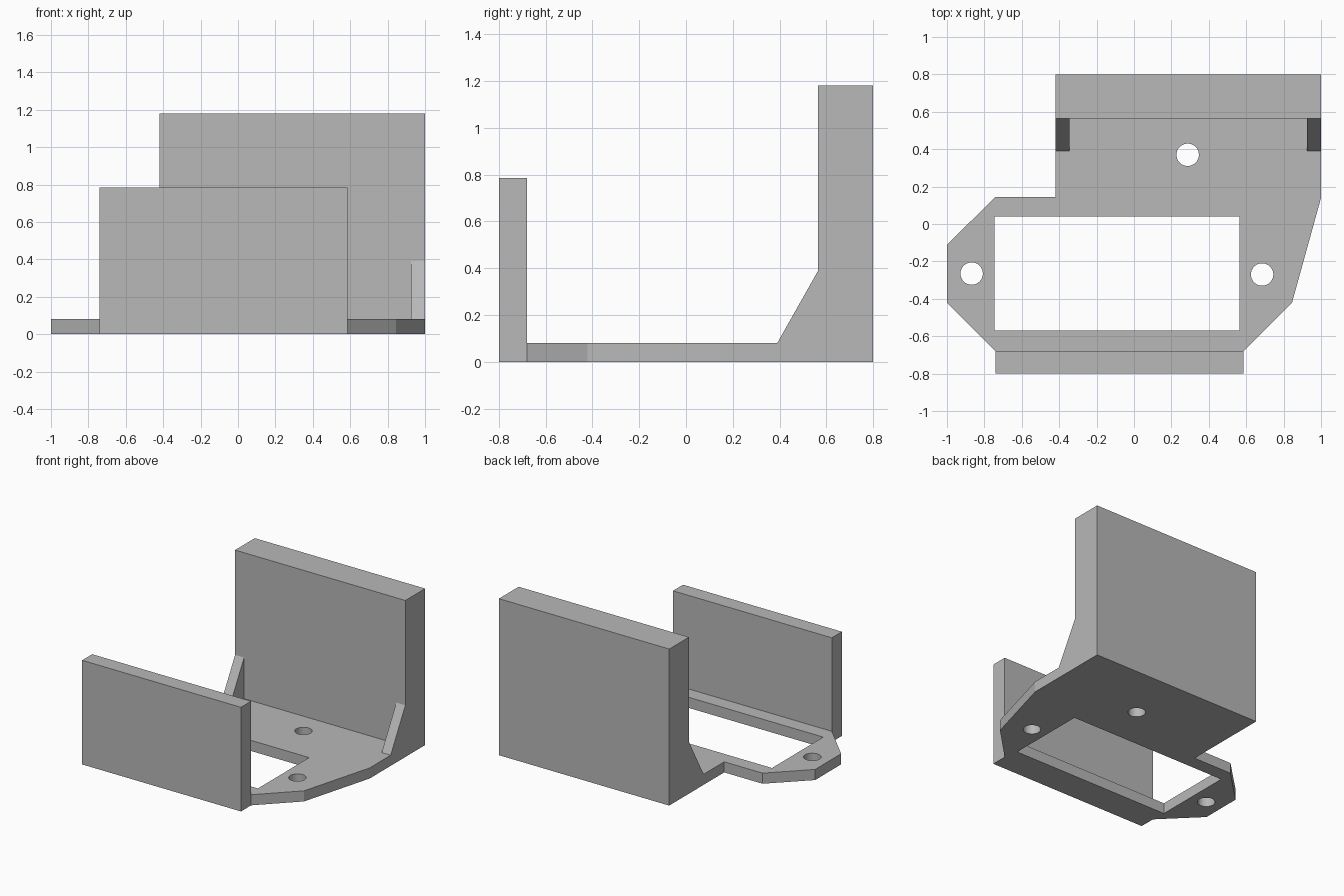
import bpy, bmesh
from mathutils import Vector

old = bpy.data.objects.get("Cube")
if old:
    bpy.data.objects.remove(old)

grey = bpy.data.materials.new("plain grey")
grey.use_nodes = True
colour = (0.48, 0.48, 0.48, 1)
grey.diffuse_color = colour
grey.node_tree.nodes["Principled BSDF"].inputs["Base Color"].default_value = colour


def prism(name, outline, depth):
    """Extrude a closed outline of 3D points along the depth vector."""
    bm = bmesh.new()
    face = bm.faces.new([bm.verts.new(p) for p in outline])
    moved = bmesh.ops.extrude_face_region(bm, geom=[face])["geom"]
    verts = [v for v in moved if isinstance(v, bmesh.types.BMVert)]
    bmesh.ops.translate(bm, verts=verts, vec=Vector(depth))
    bmesh.ops.recalc_face_normals(bm, faces=bm.faces)
    mesh = bpy.data.meshes.new(name)
    bm.to_mesh(mesh)
    bm.free()
    mesh.materials.append(grey)
    obj = bpy.data.objects.new(name, mesh)
    bpy.context.collection.objects.link(obj)
    return obj


def box(name, x0, x1, y0, y1, z0, z1):
    corners = [(x0, y0, z0), (x1, y0, z0), (x1, y1, z0), (x0, y1, z0)]
    return prism(name, corners, (0, 0, z1 - z0))


def cut(target, cutter):
    mod = target.modifiers.new(cutter.name, "BOOLEAN")
    mod.operation = "DIFFERENCE"
    mod.solver = "EXACT"
    mod.object = cutter
    cutter.hide_render = True
    bpy.context.view_layer.objects.active = target
    bpy.ops.object.modifier_apply(modifier=mod.name)
    bpy.data.objects.remove(cutter)


left, right = 1.0, -0.42          # sides of the rear wall
wall_y, thick = 0.565, 0.08       # rear wall front face, plate thickness

# Base plate with chamfered lugs
outline = [(-0.74, -0.68), (0.585, -0.68), (0.845, -0.42), (left, 0.14),
           (left, wall_y), (right, wall_y), (right, 0.145), (-0.74, 0.145),
           (-1, -0.11), (-1, -0.42)]
plate = prism("base_plate", [(x, y, 0) for x, y in outline], (0, 0, thick))

# Rectangular opening and three screw holes
cut(plate, box("opening_cutter", -0.745, 0.565, -0.57, 0.04, -0.1, 0.2))
for x, y in [(0.287, 0.37), (-0.868, -0.265), (0.685, -0.27)]:
    bpy.ops.mesh.primitive_cylinder_add(vertices=32, radius=0.06, depth=0.5,
                                        location=(x, y, 0))
    hole = bpy.context.object
    hole.name = "hole_cutter"
    hole.data.materials.append(grey)
    cut(plate, hole)

# Upright walls
box("front_wall", -0.74, 0.585, -0.8, -0.68, 0, 0.785)
box("rear_wall", right, left, wall_y, 0.8, 0, 1.18)

# Triangular braces at the ends of the rear wall
for name, x in [("right_brace", right), ("left_brace", left - 0.075)]:
    prism(name, [(x, 0.39, thick), (x, wall_y, thick), (x, wall_y, 0.39)],
          (0.075, 0, 0))
